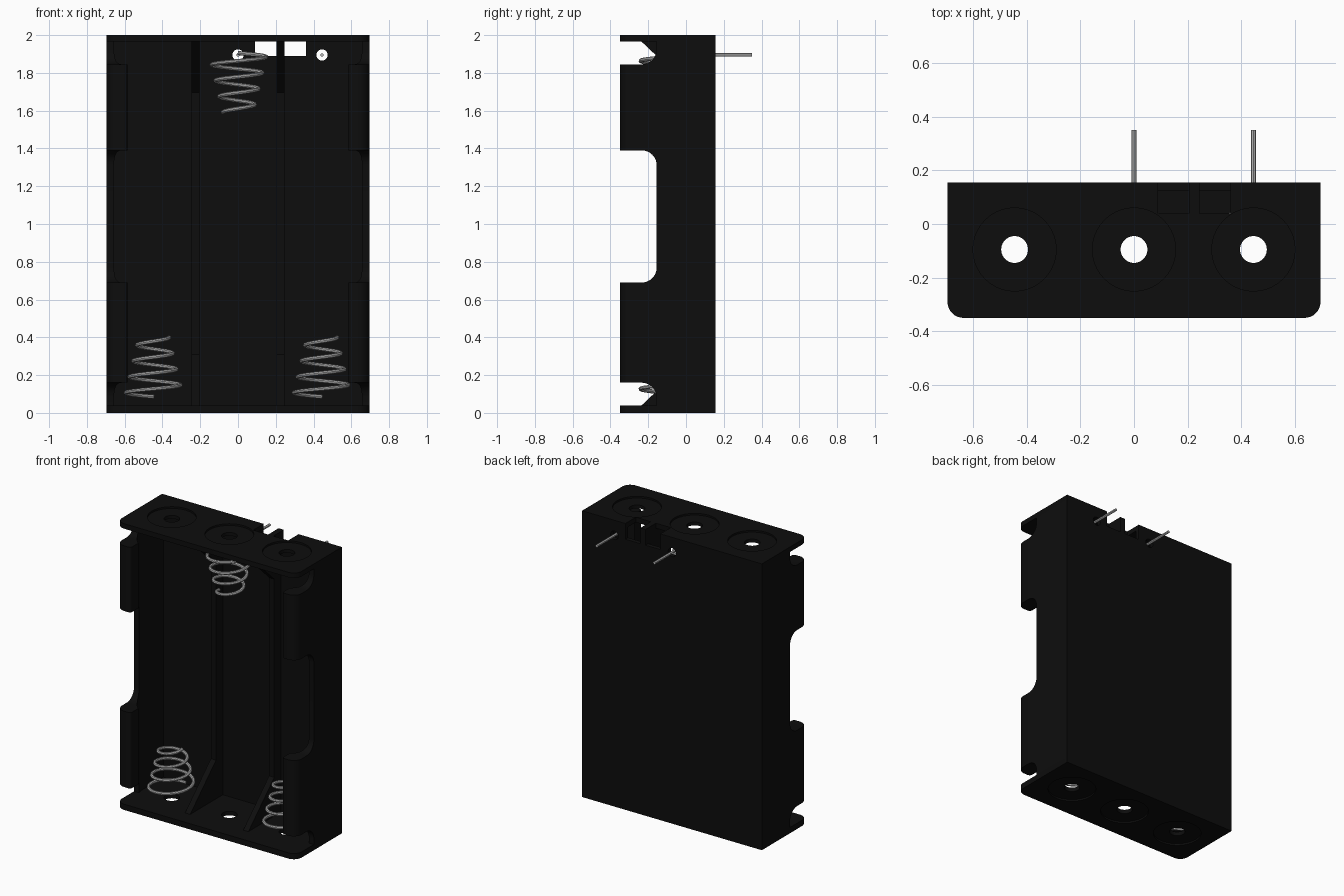
import bpy, bmesh, math
from mathutils import Vector

if "Cube" in bpy.data.objects:
    bpy.data.objects.remove(bpy.data.objects["Cube"], do_unlink=True)


def material(name, value, metallic, rough):
    m = bpy.data.materials.new(name)
    m.use_nodes = True
    m.diffuse_color = (value, value, value, 1)
    node = m.node_tree.nodes["Principled BSDF"]
    node.inputs["Base Color"].default_value = (value, value, value, 1)
    node.inputs["Metallic"].default_value = metallic
    node.inputs["Roughness"].default_value = rough
    return m


BLACK = material("black plastic", 0.004, 0, 0.6)
STEEL = material("grey steel", 0.45, 0, 0.5)


def rounded(corners, steps=8):
    """Outline from (u, v, radius) corners, with filleted corners."""
    out = []
    for i, (u, v, r) in enumerate(corners):
        p = Vector((u, v))
        if not r:
            out.append((u, v))
            continue
        a = (Vector(corners[i - 1][:2]) - p).normalized()
        b = (Vector(corners[(i + 1) % len(corners)][:2]) - p).normalized()
        centre = p + (a + b) * r
        for k in range(steps + 1):
            t = k / steps * math.pi / 2
            out.append(tuple(centre - b * r * math.cos(t) - a * r * math.sin(t)))
    return out


def prism(name, pts, lo, hi, axis="z", mat=BLACK):
    """Extrude a closed outline along an axis."""
    place = {"x": lambda u, v, w: (w, u, v),
             "y": lambda u, v, w: (u, w, v),
             "z": lambda u, v, w: (u, v, w)}[axis]
    bm = bmesh.new()
    low = [bm.verts.new(place(u, v, lo)) for u, v in pts]
    high = [bm.verts.new(place(u, v, hi)) for u, v in pts]
    bm.faces.new(low)
    bm.faces.new(high)
    for i in range(len(pts)):
        bm.faces.new((low[i - 1], low[i], high[i], high[i - 1]))
    bmesh.ops.recalc_face_normals(bm, faces=bm.faces)
    me = bpy.data.meshes.new(name)
    bm.to_mesh(me)
    bm.free()
    me.materials.append(mat)
    ob = bpy.data.objects.new(name, me)
    bpy.context.collection.objects.link(ob)
    return ob


def rect(u0, u1, v0, v1):
    return [(u0, v0), (u1, v0), (u1, v1), (u0, v1)]


def circle(u, v, r, n=40):
    return [(u + r * math.cos(2 * math.pi * k / n),
             v + r * math.sin(2 * math.pi * k / n)) for k in range(n)]


def activate(ob):
    bpy.ops.object.select_all(action="DESELECT")
    ob.select_set(True)
    bpy.context.view_layer.objects.active = ob


def cut(ob, *cutter_args):
    """Subtract a prism and discard the cutter."""
    cutter = prism("cutter", *cutter_args)
    cutter.hide_render = True
    mod = ob.modifiers.new("cut", "BOOLEAN")
    mod.operation, mod.solver, mod.object = "DIFFERENCE", "EXACT", cutter
    activate(ob)
    bpy.ops.object.modifier_apply(modifier=mod.name)
    bpy.data.objects.remove(cutter, do_unlink=True)


def smooth(ob):
    activate(ob)
    bpy.ops.object.shade_smooth_by_angle(angle=math.radians(30))


W, FRONT, BACK, FLOOR = 0.695, -0.35, 0.155, 0.125
LOW, HIGH = 0.04, 1.965
CELL_X, CELL_Y, CELL_R = 0.445, -0.095, 0.22
CELLS = (-CELL_X, 0, CELL_X)
PIN_Z = 1.895
NOTCHES = [rect(0.09, 0.205, 0.04, 0.3), rect(0.245, 0.36, 0.04, 0.3)]

# Back plate with terminal holes and top notches
back = prism("back_plate", rect(-0.67, 0.67, LOW, HIGH), FLOOR, BACK, "y")
for x in (0, CELL_X):
    cut(back, circle(x, PIN_Z, 0.03, 24), 0, 0.3, "y")
for n in NOTCHES:
    cut(back, n, 1.89, 2.1)

# End plates with rounded front corners, shallow round recesses and holes
plate = rounded([(-W, BACK, 0), (-W, FRONT, 0.06), (W, FRONT, 0.06), (W, BACK, 0)])
bottom = prism("bottom_plate", plate, 0, LOW)
top = prism("top_plate", plate, HIGH, 2)
for x in CELLS:
    cut(bottom, circle(x, CELL_Y, 0.155), -0.1, 0.012)
    cut(top, circle(x, CELL_Y, 0.155), 1.988, 2.1)
    for p, z in ((bottom, 0), (top, 2)):
        cut(p, circle(x, CELL_Y, 0.05), z - 0.2, z + 0.2)
for n in NOTCHES:
    cut(top, n, 1.89, 2.1)

# Side walls curl over the outer cells, then get finger cutouts
arc_end = math.acos(0.14 / CELL_R)
inner = [(CELL_X + CELL_R * math.cos(arc_end * k / 10),
          CELL_Y - CELL_R * math.sin(arc_end * k / 10), 0) for k in range(11)]
wall = rounded([(W, BACK, 0), (0.665, BACK, 0)] + inner
               + [(0.585, FRONT, 0.02), (W, FRONT, 0.06)])
DEEP = -0.155
cutouts = [
    [(-0.5, 0.69, 0), (DEEP, 0.69, 0.08), (DEEP, 1.39, 0.08), (-0.5, 1.39, 0)],
    [(-0.5, 0, 0), (DEEP, 0, 0), (DEEP, 0.16, 0.08), (-0.5, 0.16, 0)],
    [(-0.5, 1.845, 0), (DEEP, 1.845, 0.08), (DEEP, 2.1, 0), (-0.5, 2.1, 0)],
]
for side, name in ((1, "left_wall"), (-1, "right_wall")):
    ob = prism(name, [(side * u, v) for u, v in wall], LOW, HIGH)
    for c in cutouts:
        cut(ob, rounded(c), -1, 1, "x")
    smooth(ob)

# Low divider ribs with a sloped gusset at each end
rib = [(0.13, LOW), (-0.235, LOW), (0.05, 0.31),
       (0.05, 1.695), (-0.235, HIGH), (0.13, HIGH)]
for side, name in ((1, "left_divider"), (-1, "right_divider")):
    prism(name, rib, side * 0.225 - 0.02, side * 0.225 + 0.02, "x")

for ob in (back, bottom, top):
    smooth(ob)


# Tapered coil springs
def spring(name, x, z, flip):
    turns, per = 3.75, 28
    count = int(turns * per)
    cu = bpy.data.curves.new(name, "CURVE")
    cu.dimensions = "3D"
    cu.bevel_depth, cu.bevel_resolution, cu.use_fill_caps = 0.011, 2, True
    sp = cu.splines.new("POLY")
    sp.points.add(count)
    for k, pt in enumerate(sp.points):
        f = k / count
        a = math.pi / 2 + 2 * math.pi * turns * f
        r = 0.155 - 0.075 * f
        pt.co = (x + flip * r * math.cos(a), CELL_Y + r * math.sin(a),
                 z + flip * 0.315 * f, 1)
    cu.materials.append(STEEL)
    ob = bpy.data.objects.new(name, cu)
    bpy.context.collection.objects.link(ob)
    activate(ob)
    bpy.ops.object.convert(target="MESH")
    smooth(bpy.context.view_layer.objects.active)


spring("left_spring", CELL_X, 0.085, 1)
spring("right_spring", -CELL_X, 0.085, 1)
spring("middle_spring", 0, 1.905, -1)

# Terminal pins
for x, name in ((0, "middle_pin"), (CELL_X, "left_pin")):
    smooth(prism(name, circle(x, PIN_Z, 0.009, 12), FLOOR, 0.35, "y", STEEL))
